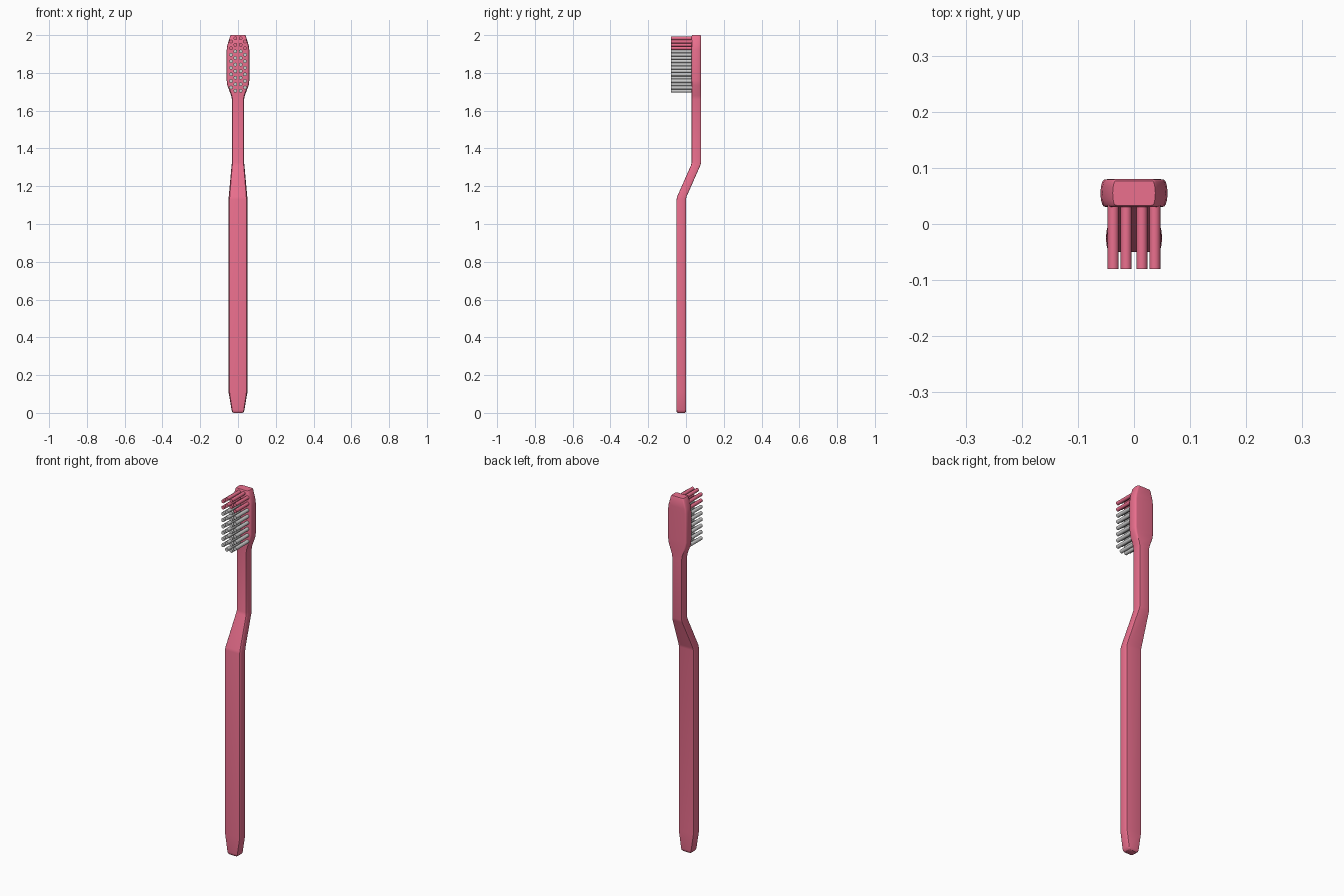
import bpy, bmesh, math
from mathutils import Matrix

if "Cube" in bpy.data.objects:
    bpy.data.objects.remove(bpy.data.objects["Cube"])


def material(name, color):
    m = bpy.data.materials.new(name)
    m.diffuse_color = (*color, 1)
    m.use_nodes = True
    m.node_tree.nodes["Principled BSDF"].inputs["Base Color"].default_value = m.diffuse_color
    return m


pink = material("pink", (0.83, 0.16, 0.27))
grey = material("grey", (0.55, 0.55, 0.55))


def finish(bm, name, mat, angle):
    bmesh.ops.recalc_face_normals(bm, faces=bm.faces)
    mesh = bpy.data.meshes.new(name)
    bm.to_mesh(mesh)
    bm.free()
    mesh.materials.append(mat)
    ob = bpy.data.objects.new(name, mesh)
    bpy.context.collection.objects.link(ob)
    bpy.ops.object.select_all(action='DESELECT')
    ob.select_set(True)
    bpy.context.view_layer.objects.active = ob
    bpy.ops.object.shade_smooth_by_angle(angle=math.radians(angle))
    return ob


# Handle, neck and head: one loft of rounded sections (z, y centre, half width, half depth)
sections = [
    (0.0, -0.025, 0.024, 0.019), (0.006, -0.025, 0.031, 0.024), (0.015, -0.025, 0.034, 0.025),
    (0.11, -0.025, 0.050, 0.025), (1.13, -0.025, 0.050, 0.025),
    (1.145, -0.022, 0.049, 0.025), (1.31, 0.051, 0.034, 0.025),
    (1.325, 0.055, 0.032, 0.025), (1.66, 0.055, 0.032, 0.025),
    (1.68, 0.055, 0.036, 0.025), (1.735, 0.055, 0.057, 0.025),
    (1.76, 0.055, 0.060, 0.025), (1.92, 0.055, 0.060, 0.025),
    (1.945, 0.055, 0.057, 0.025), (1.994, 0.055, 0.042, 0.025),
    (2.0, 0.055, 0.038, 0.022),
]
quarter = [(1.0, 0.0), (0.98, 0.5), (0.94, 0.83), (0.89, 0.96), (0.78, 1.0)]
half = quarter + [(-x, y) for x, y in reversed(quarter)]
outline = half + [(x, -y) for x, y in half[-2:0:-1]]

bm = bmesh.new()
rings = [[bm.verts.new((px * w, yc + py * d, z)) for px, py in outline]
         for z, yc, w, d in sections]
n = len(outline)
for a, b in zip(rings, rings[1:]):
    for i in range(n):
        j = (i + 1) % n
        bm.faces.new((a[i], a[j], b[j], b[i]))
bm.faces.new(rings[0])
bm.faces.new(rings[-1])
finish(bm, "brush_body", pink, 40)

# Bristle tufts: staggered rows of two, inner and outer columns alternating
tufts = [(s * (0.014 if i % 2 == 0 else 0.037), 1.705 + i * 0.0174)
         for i in range(17) for s in (-1, 1)]


def bristles(name, spots, mat):
    bm = bmesh.new()
    for x, z in spots:
        place = Matrix.Translation((x, -0.0225, z)) @ Matrix.Rotation(math.pi / 2, 4, 'X')
        bmesh.ops.create_cone(bm, cap_ends=True, segments=16, radius1=0.0098,
                              radius2=0.0098, depth=0.115, matrix=place)
    finish(bm, name, mat, 40)


bristles("grey_bristles", [t for t in tufts if t[1] < 1.925], grey)
bristles("pink_bristles", [t for t in tufts if t[1] >= 1.925], pink)
